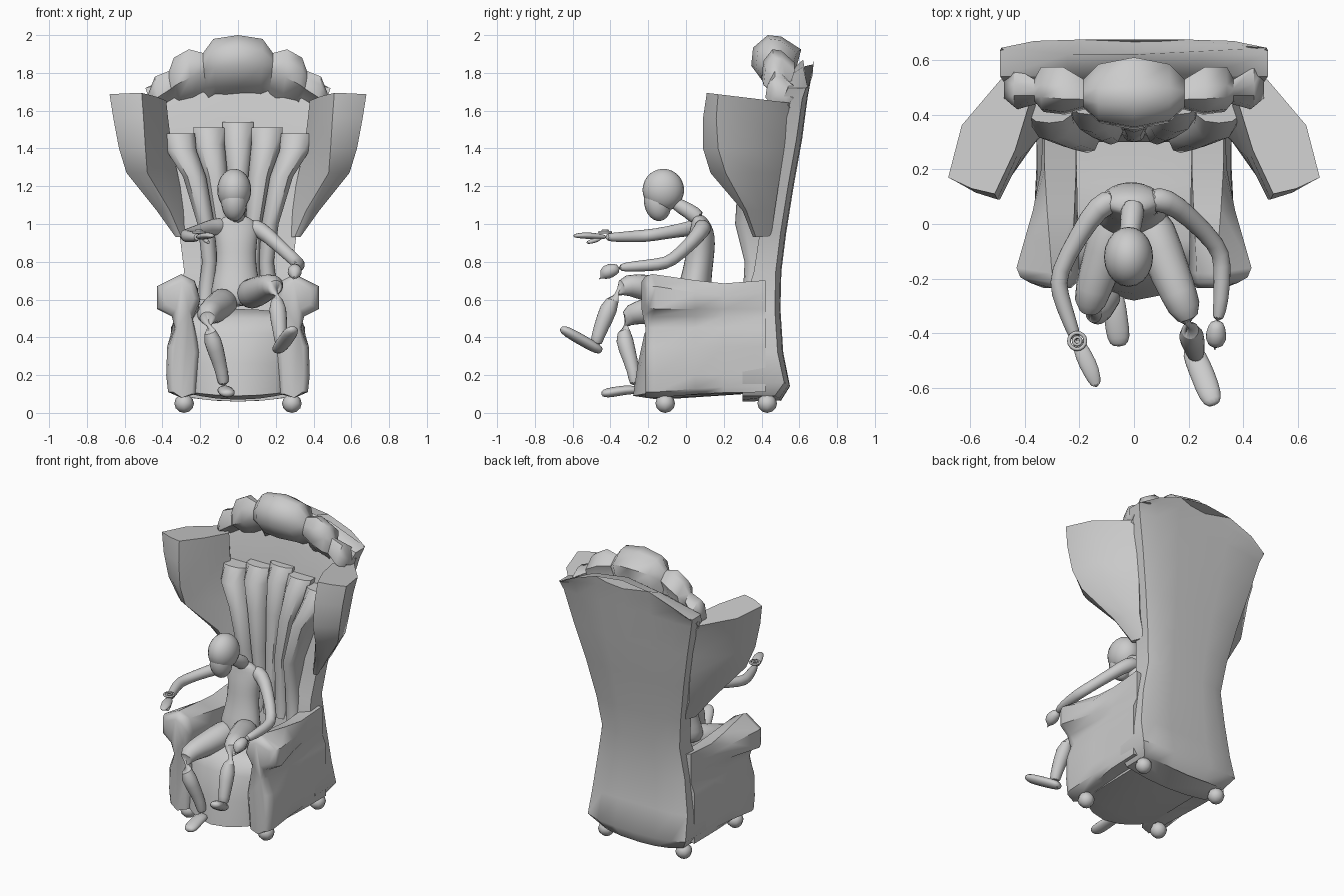
import bpy, math
from mathutils import Vector

cube = bpy.data.objects.get("Cube")
if cube:
    bpy.data.objects.remove(cube, do_unlink=True)

grey = bpy.data.materials.new("plain grey")
grey.use_nodes = True
GREY = (0.6, 0.6, 0.6, 1)
grey.diffuse_color = GREY
grey.node_tree.nodes["Principled BSDF"].inputs["Base Color"].default_value = GREY


def finish(ob, angle=40, subsurf=0):
    ob.data.materials.append(grey)
    if subsurf:
        ob.modifiers.new("Smooth", 'SUBSURF').levels = subsurf
    bpy.ops.object.select_all(action='DESELECT')
    bpy.context.view_layer.objects.active = ob
    ob.select_set(True)
    bpy.ops.object.mode_set(mode='EDIT')
    bpy.ops.mesh.select_all(action='SELECT')
    bpy.ops.mesh.normals_make_consistent(inside=False)
    bpy.ops.object.mode_set(mode='OBJECT')
    bpy.ops.object.shade_smooth_by_angle(angle=math.radians(angle))
    return ob


def loft(name, rings, angle=40, subsurf=0):
    """Skin a list of closed rings and cap both ends."""
    n = len(rings[0])
    verts = [p for ring in rings for p in ring]
    faces = [list(range(n)), list(range(len(verts) - n, len(verts)))]
    for r in range(len(rings) - 1):
        for i in range(n):
            j = (i + 1) % n
            faces.append((r * n + i, r * n + j, r * n + n + j, r * n + n + i))
    mesh = bpy.data.meshes.new(name)
    mesh.from_pydata(verts, [], faces)
    ob = bpy.data.objects.new(name, mesh)
    bpy.context.collection.objects.link(ob)
    return finish(ob, angle, subsurf)


def tube(name, path, sides=10, flat=1.0):
    """Round limb through (x, y, z, radius) points; flat squashes it across."""
    pts = [Vector(p[:3]) for p in path]
    rings = []
    for i, (p, spec) in enumerate(zip(pts, path)):
        d = (pts[min(i + 1, len(pts) - 1)] - pts[max(i - 1, 0)]).normalized()
        ref = Vector((0, 0, 1)) if abs(d.z) < 0.8 else Vector((0, 1, 0))
        u = d.cross(ref).normalized()
        v = u.cross(d)
        ring = []
        for k in range(sides):
            a = math.tau * k / sides
            ring.append(p + spec[3] * (u * math.cos(a) + v * math.sin(a) * flat))
        rings.append(ring)
    return loft(name, rings, 80, 1)


def ball(name, loc, size, rot=(0, 0, 0), seg=10, rows=6):
    bpy.ops.mesh.primitive_uv_sphere_add(segments=seg, ring_count=rows, location=loc, rotation=rot)
    ob = bpy.context.object
    ob.name = name
    ob.scale = size
    return finish(ob, 80)


def both(fn):
    for side, label in ((1, "left"), (-1, "right")):
        fn(side, label)


# Tall back shell: height, half width, front y, back y, drop towards the sides
shell = [(0.06, .31, .3, .5, -.03), (.14, .36, .3, .55, -.02), (.32, .35, .3, .515, 0),
         (.55, .32, .3, .5, 0), (.75, .285, .36, .505, 0), (.95, .31, .39, .53, 0),
         (1.2, .36, .42, .57, 0), (1.45, .42, .46, .615, 0), (1.68, .47, .51, .645, .02),
         (1.8, .49, .54, .665, .08), (1.87, .485, .62, .675, .15)]
rings = []
for z, w, f, b, drop in shell:
    outline = [(1, f), (1, b - .03), (.75, b - .005), (.4, b), (0, b)]
    outline += [(-u, y) for u, y in outline[-2::-1]]
    outline += [(-.5, f), (0, f), (.5, f)]
    rings.append([(u * w, y, z - drop * u * u) for u, y in outline])
loft("back_shell", rings, 50)

# Fanned upholstery channels on the back
for i in range(-2, 3):
    rows = [(.6, .085, .33, .03), (.8, .075, .35, .04), (1.0, .085, .37, .05), (1.25, .115, .395, .06),
            (1.45, .15, .425, .06), (1.54, .155, .46, .03)]
    rings = []
    for z, step, y, depth in rows:
        z -= .03 * abs(i) * (z > 1.3)
        cx, h = i * step, step * .53
        y -= .03 * abs(i) * (z > .9)
        rings.append([(cx - h, y + .1, z), (cx - h, y, z), (cx - h * .6, y - depth * .8, z),
                      (cx, y - depth, z), (cx + h * .6, y - depth * .8, z), (cx + h, y, z), (cx + h, y + .1, z)])
    loft("back_channel_%d" % (i + 3), rings, 45)


# Flared wings: height, outer front, inner front, outer back, inner back corners
def wing(s, label):
    levels = [(.93, (.33, .37), (.3, .36), (.3, .45), (.26, .42)),
              (1.07, (.43, .32), (.36, .3), (.35, .47), (.28, .42)),
              (1.27, (.59, .21), (.48, .13), (.38, .5), (.32, .42)),
              (1.4, (.63, .17), (.49, .09), (.41, .52), (.35, .43)),
              (1.56, (.66, .16), (.5, .09), (.44, .54), (.37, .44)),
              (1.67, (.68, .17), (.51, .11), (.47, .55), (.38, .45))]
    rings = []
    for z, of, nf, ob, nb in levels:
        of, nf, ob, nb = (Vector(c) for c in (of, nf, ob, nb))
        k = min(1, max(0, (z - .93) * 3))
        out = ob.lerp(of, .55) + Vector((.045, .02)) * k
        inn = nb.lerp(nf, .5) + Vector((-.01, -.01)) * k
        ring = []
        for c in (of, of.lerp(nf, .5) - Vector((0, .01)), nf, inn, nb, ob, out):
            tilt = (.31 - c.y) * .12 * (z > 1.6)
            ring.append((s * c.x, c.y, z + tilt))
        rings.append(ring)
    loft(label + "_wing", rings, 50)


both(wing)

# Scalloped crest: x, top, lip height, front y, back y
half = [(0, 2, 1.81, .345, .61), (.13, 1.98, 1.8, .37, .585), (.185, 1.905, 1.79, .42, .53),
        (.26, 1.925, 1.75, .4, .575), (.34, 1.88, 1.71, .41, .575), (.365, 1.81, 1.7, .44, .53),
        (.44, 1.78, 1.65, .42, .575), (.475, 1.69, 1.63, .45, .57)]
rings = []
for x, top, lip, f, b in [(-c[0],) + c[1:] for c in half[:0:-1]] + half:
    h = top - lip
    rings.append([(x * .97, f, lip + h * .15), (x, f + .01, lip + h * .65), (x, f + (b - f) * .33, top),
                  (x, f + (b - f) * .6, top - h * .04), (x, b, top - h * .4), (x, b - .03, lip),
                  (x * .92, b, lip - .16 + x * x * .5), (x * .92, f + .08, lip - .08 + x * x * .3)])
loft("scalloped_crest", rings, 50)


# Arms with scrolled fronts, lofted from front to back
def arm(s, label):
    profile = [(.22, .1), (.3, .08), (.37, .11), (.38, .2), (.375, .35), (.335, .45), (.35, .51),
               (.43, .55), (.43, .67), (.3, .735), (.23, .7), (.2, .6), (.24, .5), (.2, .32)]
    rings = []
    for y, taper, inset in ((-.215, 0, .35), (-.195, 0, .1), (-.16, 0, 0), (.05, .6, 0), (.2, .9, 0), (.42, 1, 0)):
        ring = []
        for x, z in profile:
            mid = Vector((.29, z if z < .5 else .62))
            p = Vector((x, z)).lerp(mid, inset)
            goal_x = .355 if p.x > .29 else .21
            if p.x > .29 and p.y > .5:
                goal_x = .33
            p.x += (goal_x - p.x) * taper
            if p.y > .6:
                p.y -= .055 * taper * (1 if y < .3 else .6)
            if p.y < .13:
                p.y += .03 * taper
            ring.append((s * p.x, y - (.02 if z > .5 else 0) * (y < -.1) * (x < .4), p.y))
        rings.append(ring)
    loft(label + "_arm", rings, 50)
    ball(label + "_scroll_button", (s * .3, -.2, .61), (.045, .025, .035), seg=8)


both(arm)

# Rounded seat cushion and apron
rings = []
for x in (-.25, -.2, -.11, 0, .11, .2, .25):
    k = 1 - (x / .25) ** 2
    side = [(-.14, .1 - .03 * k), (-.17 - .11 * k, .11 - .02 * k), (-.17 - .085 * k, .26), (-.16 - .06 * k, .42),
            (-.14 - .03 * k, .5), (-.06, .53 + .02 * k), (.15, .5), (.4, .5), (.46, .11)]
    rings.append([(x, y, z) for y, z in side])
loft("seat_cushion", rings, 60)

# Ball feet
for x in (-.285, .285):
    for y in (-.11, .43):
        ball("ball_foot", (x, y, .05), (.052, .052, .05), seg=8)

# Seated figure: head, neck and torso
ball("head", (-.02, -.12, 1.18), (.09, .11, .112), seg=20, rows=14)
ball("face", (-.02, -.15, 1.115), (.068, .072, .1), (.15, 0, 0), 16, 12)
tube("neck", [(-.02, -.08, 1.12, .04), (-.01, .01, 1.075, .04), (0, .08, 1.02, .055)])
rings = []
for z, y, w, d in ((.56, .03, .1, .08), (.62, .04, .145, .1), (.7, .05, .125, .085), (.8, .07, .105, .078),
                   (.9, .08, .112, .078), (.97, .085, .125, .065), (1.02, .075, .1, .045), (1.05, .065, .04, .03)):
    rings.append([(-.01 + w * math.cos(a * math.tau / 14), y + d * math.sin(a * math.tau / 14), z) for a in range(14)])
loft("torso", rings, 80, 1)

# Limbs of the figure
tube("right_arm", [(-.06, .09, .99, .05), (-.13, .07, .985, .048), (-.2, -.04, .965, .036), (-.28, -.18, .94, .034),
                   (-.275, -.25, .935, .035), (-.235, -.36, .93, .027), (-.21, -.43, .93, .023)])
tube("right_hand", [(-.21, -.42, .93, .022), (-.185, -.48, .935, .034), (-.155, -.54, .94, .034),
                    (-.135, -.6, .937, .018)], flat=.55)
tube("right_thumb", [(-.185, -.45, .925, .014), (-.165, -.49, .91, .014), (-.155, -.53, .9, .009)], 8)
tube("left_arm", [(.05, .09, .99, .05), (.12, .09, .975, .048), (.2, .03, .9, .038), (.31, -.08, .8, .035),
                  (.325, -.14, .785, .036), (.32, -.28, .775, .029), (.305, -.36, .768, .023)])
tube("left_hand", [(.305, -.35, .768, .024), (.3, -.4, .755, .042), (.3, -.44, .735, .04), (.295, -.46, .705, .022)])
tube("left_leg", [(.04, .05, .62, .09), (.1, -.1, .64, .085), (.17, -.27, .675, .07), (.2, -.345, .675, .06),
                  (.205, -.39, .6, .052), (.215, -.43, .5, .048), (.225, -.47, .4, .035), (.225, -.475, .36, .035)])
tube("left_foot", [(.205, -.445, .325, .035), (.225, -.49, .35, .046), (.255, -.56, .39, .047),
                   (.28, -.63, .43, .046), (.295, -.665, .45, .025)], flat=.65)
tube("right_leg", [(-.06, .05, .6, .09), (-.1, -.1, .56, .085), (-.155, -.25, .53, .07), (-.165, -.32, .51, .06),
                   (-.15, -.335, .43, .052), (-.12, -.315, .34, .048), (-.085, -.275, .22, .034), (-.075, -.27, .14, .034)])
tube("right_foot", [(-.075, -.24, .115, .03), (-.07, -.29, .125, .043), (-.065, -.36, .115, .046),
                    (-.055, -.42, .105, .046), (-.055, -.45, .1, .025)], flat=.6)

# Wrist ornament
for radius, thick, z in ((.03, .007, .957), (.014, .006, .965)):
    bpy.ops.mesh.primitive_torus_add(major_radius=radius, minor_radius=thick, major_segments=16,
                                     minor_segments=6, location=(-.208, -.428, z))
    bpy.context.object.name = "wrist_ornament"
    finish(bpy.context.object, 80)
